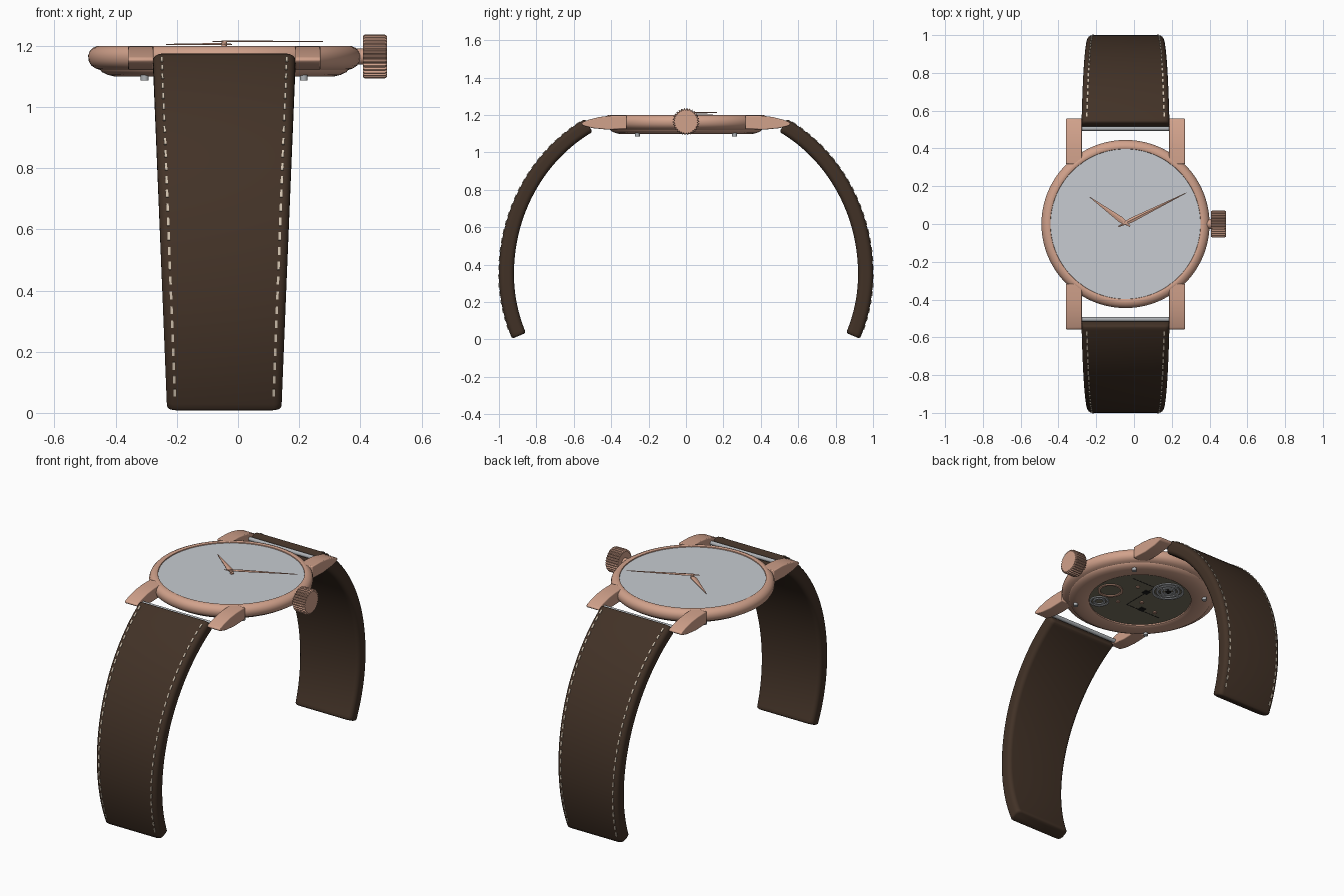
import bpy, bmesh
from math import sin, cos, pi, radians, acos, hypot, tau
from mathutils import Vector

if "Cube" in bpy.data.objects:
    bpy.data.objects.remove(bpy.data.objects["Cube"], do_unlink=True)

CX = -0.045  # centre line of the watch head


def material(name, rgb, metallic=0.0):
    m = bpy.data.materials.new(name)
    m.use_nodes = True
    m.diffuse_color = (*rgb, 1)
    m.node_tree.nodes["Principled BSDF"].inputs["Base Color"].default_value = (*rgb, 1)
    return m


COPPER = material("rose_copper", (0.64, 0.36, 0.26))
DIAL = material("pale_grey", (0.57, 0.60, 0.64))
LEATHER = material("brown_leather", (0.055, 0.032, 0.02))
THREAD = material("cream_thread", (0.62, 0.53, 0.42))
STEEL = material("steel", (0.42, 0.44, 0.46))
OLIVE = material("olive_plate", (0.19, 0.17, 0.115))
BLACK = material("black", (0.01, 0.01, 0.01))


def loft(name, solids, mat, cyclic=False, angle=35, bevel=0):
    """Skin each solid, a list of matching closed rings, into one object."""
    bm = bmesh.new()
    for rings in solids:
        vs = [[bm.verts.new(p) for p in ring] for ring in rings]
        n = len(vs[0])
        pairs = list(zip(vs, vs[1:])) + ([(vs[-1], vs[0])] if cyclic else [])
        for a, b in pairs:
            for i in range(n):
                j = (i + 1) % n
                bm.faces.new((a[i], a[j], b[j], b[i]))
        if not cyclic:
            bm.faces.new(vs[0])
            bm.faces.new(vs[-1])
    bmesh.ops.recalc_face_normals(bm, faces=bm.faces)
    me = bpy.data.meshes.new(name)
    bm.to_mesh(me)
    bm.free()
    me.materials.append(mat)
    ob = bpy.data.objects.new(name, me)
    bpy.context.collection.objects.link(ob)
    if bevel:
        mod = ob.modifiers.new("soft_edges", "BEVEL")
        mod.width, mod.segments = bevel, 3
    bpy.ops.object.select_all(action="DESELECT")
    ob.select_set(True)
    bpy.context.view_layer.objects.active = ob
    bpy.ops.object.shade_smooth_by_angle(angle=radians(angle))
    return ob


def circle(x, y, z, r, n):
    return [(x + r * cos(tau * i / n), y + r * sin(tau * i / n), z) for i in range(n)]


def disc(x, y, r, z0, z1, n=24):
    return [circle(CX + x, y, z, r, n) for z in (z0, z1)]


def lathe(section, x=0, y=0, n=96):
    return [circle(CX + x, y, z, r, n) for r, z in section]


def box(x, y, sx, sy, z0, z1):
    c = [(-1, -1), (1, -1), (1, 1), (-1, 1)]
    return [[(CX + x + a * sx / 2, y + b * sy / 2, z) for a, b in c] for z in (z0, z1)]


# Case with bezel and window back
loft("case", [lathe([
    (0.395, 1.185), (0.398, 1.197), (0.405, 1.2), (0.416, 1.199), (0.43, 1.193),
    (0.44, 1.182), (0.445, 1.168), (0.443, 1.15), (0.435, 1.136), (0.42, 1.126),
    (0.405, 1.121), (0.40, 1.114), (0.38, 1.105), (0.36, 1.1), (0.3, 1.1),
    (0.29, 1.105), (0.29, 1.125), (0.39, 1.13)])], COPPER, cyclic=True)
loft("dial", [disc(0, 0, 0.397, 1.178, 1.192, 96)], DIAL)
loft("back_screws", [disc(a * 0.26, b * 0.26, 0.013, 1.086, 1.104)
                     for a in (-1, 1) for b in (-1, 1)], STEEL)

# Lugs
lug_profile = [(0.317, 1.198), (0.40, 1.197), (0.46, 1.19), (0.52, 1.175), (0.553, 1.162),
               (0.56, 1.153), (0.55, 1.143), (0.50, 1.13), (0.42, 1.122), (0.317, 1.126)]
loft("lugs", [[[(CX + sx * w, sy * y, z) for y, z in lug_profile] for w in (0.231, 0.315)]
              for sx in (-1, 1) for sy in (-1, 1)], COPPER, angle=30, bevel=0.005)

# Spring bars
loft("spring_bars", [[[(CX + x, s * 0.505 + 0.012 * cos(tau * i / 16),
                        1.148 + 0.012 * sin(tau * i / 16)) for i in range(16)]
                      for x in (-0.235, 0.235)] for s in (-1, 1)], STEEL)


# Crown and stem
def fluted(x, scale, teeth=30):
    pts = []
    for i in range(teeth * 4):
        r = scale * (0.072 if i % 4 < 2 else 0.065)
        a = tau * i / (teeth * 4)
        pts.append((x, r * cos(a), 1.165 + r * sin(a)))
    return pts


loft("crown", [[fluted(0.408, 0.93), fluted(0.415, 1), fluted(0.48, 1), fluted(0.487, 0.93)]],
     COPPER, angle=20)
loft("crown_stem", [[[(x, 0.026 * cos(tau * i / 24), 1.165 + 0.026 * sin(tau * i / 24))
                      for i in range(24)] for x in (0.37, 0.415)]], COPPER)


# Hands: faceted kites with a raised ridge
def hand(name, tip, tail, width, z):
    d = Vector((*tip, 0))
    length = d.length
    d.normalize()
    side = Vector((-d.y, d.x, 0))
    start = Vector((CX, 0.005, z))
    rings = []
    for along, w in ((-tail, 0.003), (0.03, width / 2), (length, 0.0015)):
        c = start + d * along
        top = Vector((0, 0, 0.003 + w * 0.2))
        rings.append([c - side * w, c + side * w, c + side * w + Vector((0, 0, 0.002)),
                      c + top, c - side * w + Vector((0, 0, 0.002))])
    loft(name, [rings], COPPER, angle=5)


hand("hour_hand", (-0.19, 0.138), 0.03, 0.032, 1.203)
hand("minute_hand", (0.322, 0.16), 0.042, 0.026, 1.212)
loft("hand_pinion", [disc(0, 0.005, 0.009, 1.19, 1.217)], COPPER)

# Strap halves, swept along a curved wrist line
A0, A1 = acos(0.425 / 0.885), radians(-23)
THICK, CORNER = 0.08, 0.026


def strap_frame(t):
    a = A0 + (A1 - A0) * t
    b = 0.945 if a > 0 else 0.885
    ny, nz = b * cos(a), 0.885 * sin(a)
    k = hypot(ny, nz)
    z = 0.35 + b * sin(a)
    return 0.115 + 0.885 * cos(a), z, ny / k, nz / k, 0.187 + 0.039 * z


def strap_point(t, s, u, d):
    y, z, ny, nz, _ = strap_frame(t)
    return (CX + u, s * (y + d * ny), z + d * nz)


def strap_ring(t, s, shrink):
    half = strap_frame(t)[4] - shrink
    h = THICK / 2 - shrink
    pts = []
    for q, (cu, cd) in enumerate(((1, 1), (-1, 1), (-1, -1), (1, -1))):
        for i in range(7):
            a = (q + i / 6) * pi / 2
            u = cu * (half - CORNER) + CORNER * cos(a)
            d = cd * (h - CORNER) + CORNER * sin(a) - THICK / 2
            pts.append(strap_point(t, s, u, d))
    return pts


steps = [(0, 0.01), (0.003, 0.003), (0.008, 0)]
steps += [(0.02 + 0.96 * i / 40, 0) for i in range(41)]
steps += [(0.992, 0), (0.997, 0.003), (1, 0.01)]
for s, label in ((-1, "front"), (1, "back")):
    loft(label + "_strap", [[strap_ring(t, s, k) for t, k in steps]], LEATHER, angle=45)
    # Stitching down both edges of the outer face
    dashes = []
    count = 27
    for i in range(count):
        t0 = 0.025 + 0.95 * i / count
        for e in (-1, 1):
            dash = []
            for t in (t0, t0 + 0.019):
                u = e * (strap_frame(t)[4] - 0.028)
                dash.append([strap_point(t, s, u + a * 0.004, d)
                             for a, d in ((-1, -0.003), (1, -0.003), (1, 0.004), (-1, 0.004))])
            dashes.append(dash)
    loft(label + "_stitching", dashes, THREAD)

# Movement seen through the back window
loft("movement_plate", [disc(0, 0, 0.295, 1.113, 1.122, 64)], OLIVE)


def wheel_ring(x, y, r, w):
    return lathe([(r, 1.107), (r, 1.114), (r - w, 1.114), (r - w, 1.107)], x, y, 40)


loft("wheels", [wheel_ring(-0.064, 0.172, r, 0.014) for r in (0.092, 0.068, 0.044)]
     + [wheel_ring(0.165, -0.165, r, 0.012) for r in (0.056, 0.036)], STEEL, cyclic=True)
loft("wheel_spokes", [box(-0.064, 0.172, 0.17, 0.012, 1.109, 1.114),
                      box(-0.064, 0.172, 0.012, 0.17, 1.109, 1.114)], STEEL)
loft("winding_ring", [wheel_ring(0.195, -0.03, 0.072, 0.014)], COPPER, cyclic=True)
loft("jewels", [disc(x, y, 0.012, 1.108, 1.114) for x, y in
                ((0.08, -0.1), (-0.03, -0.02), (-0.16, -0.06), (0.1, 0.1))], COPPER)
loft("slots", [box(x, y, 0.035, 0.035, 1.109, 1.114) for x, y in
               ((0.024, 0.083), (-0.08, -0.08))] + [disc(-0.064, 0.172, 0.016, 1.105, 1.114)],
     BLACK)
loft("bridge_seams", [box(0.02, 0.03, 0.004, 0.25, 1.112, 1.114),
                      box(-0.10, -0.095, 0.24, 0.004, 1.112, 1.114),
                      box(0.1, 0.155, 0.16, 0.004, 1.112, 1.114)], BLACK)
